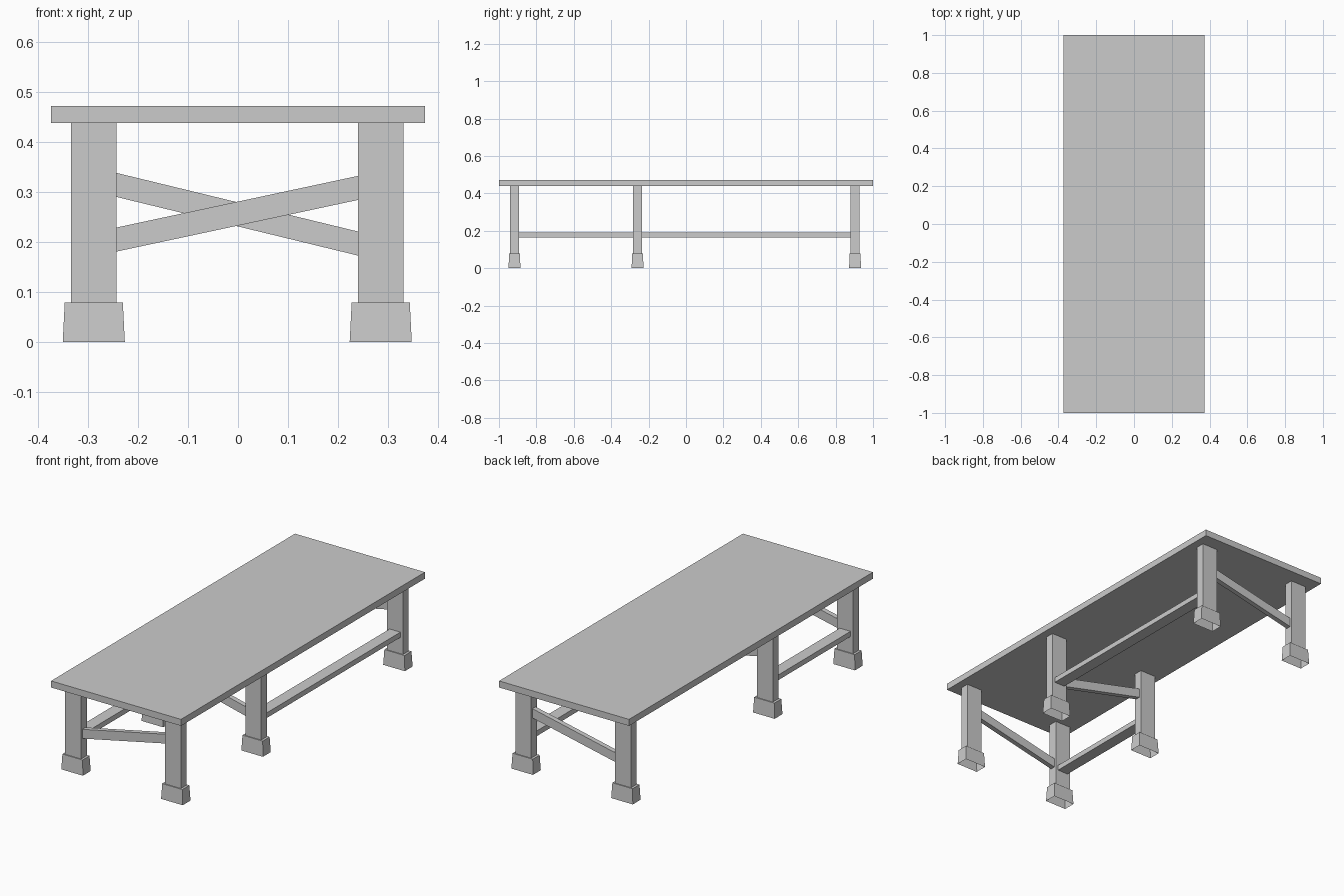
import bpy

if "Cube" in bpy.data.objects:
    bpy.data.objects.remove(bpy.data.objects["Cube"])


def loft(name, ring_a, ring_b, close_a=True):
    """Bridge two four-cornered rings; optionally leave the first end open."""
    faces = [(i, (i + 1) % 4, (i + 1) % 4 + 4, i + 4) for i in range(4)]
    faces.append((4, 5, 6, 7))
    if close_a:
        faces.append((3, 2, 1, 0))
    mesh = bpy.data.meshes.new(name)
    mesh.from_pydata(ring_a + ring_b, [], faces)
    mesh.update()
    obj = bpy.data.objects.new(name, mesh)
    bpy.context.collection.objects.link(obj)
    return obj


def flat_ring(x, y, z, hx, hy):
    return [(x - hx, y - hy, z), (x + hx, y - hy, z),
            (x + hx, y + hy, z), (x - hx, y + hy, z)]


def brace_ring(x, y, z0, z1, hy):
    return [(x, y - hy, z0), (x, y + hy, z0), (x, y + hy, z1), (x, y - hy, z1)]


def rail_ring(x, y, z0, z1, hx):
    return [(x + hx, y, z0), (x - hx, y, z0), (x - hx, y, z1), (x + hx, y, z1)]


LEG_X = {"left": -0.288, "right": 0.285}
LEG_Y = {"front": -0.917, "middle": -0.259, "back": 0.904}
LEG_HX, LEG_HY = 0.0455, 0.0235
FOOT_TOP, TOP_BOTTOM, TOP_Z = 0.079, 0.438, 0.472

# Table top
loft("table_top", flat_ring(0, 0, TOP_BOTTOM, 0.373, 1.0),
     flat_ring(0, 0, TOP_Z, 0.373, 1.0))

# Legs and tapered feet that are open underneath
for row, y in LEG_Y.items():
    for side, x in LEG_X.items():
        loft(f"{row}_{side}_leg", flat_ring(x, y, FOOT_TOP, LEG_HX, LEG_HY),
             flat_ring(x, y, TOP_BOTTOM, LEG_HX, LEG_HY))
        loft(f"{row}_{side}_foot", flat_ring(x, y, 0, 0.062, 0.032),
             flat_ring(x, y, FOOT_TOP, 0.058, 0.0285), close_a=False)

# Slanted cross braces, the middle one leaning the other way
xl, xr = LEG_X["left"] + LEG_HX, LEG_X["right"] - LEG_HX
for row, y in LEG_Y.items():
    zl, zr = (0.29, 0.173) if row == "middle" else (0.181, 0.284)
    loft(f"{row}_brace", brace_ring(xl, y, zl, zl + 0.048, 0.013),
         brace_ring(xr, y, zr, zr + 0.048, 0.013))

# Long rails: front section on the left, rear section on the right
for side, a, b in (("left", "front", "middle"), ("right", "middle", "back")):
    loft(f"{side}_rail",
         rail_ring(LEG_X[side], LEG_Y[a] + LEG_HY, 0.164, 0.191, 0.031),
         rail_ring(LEG_X[side], LEG_Y[b] - LEG_HY, 0.164, 0.191, 0.031))
